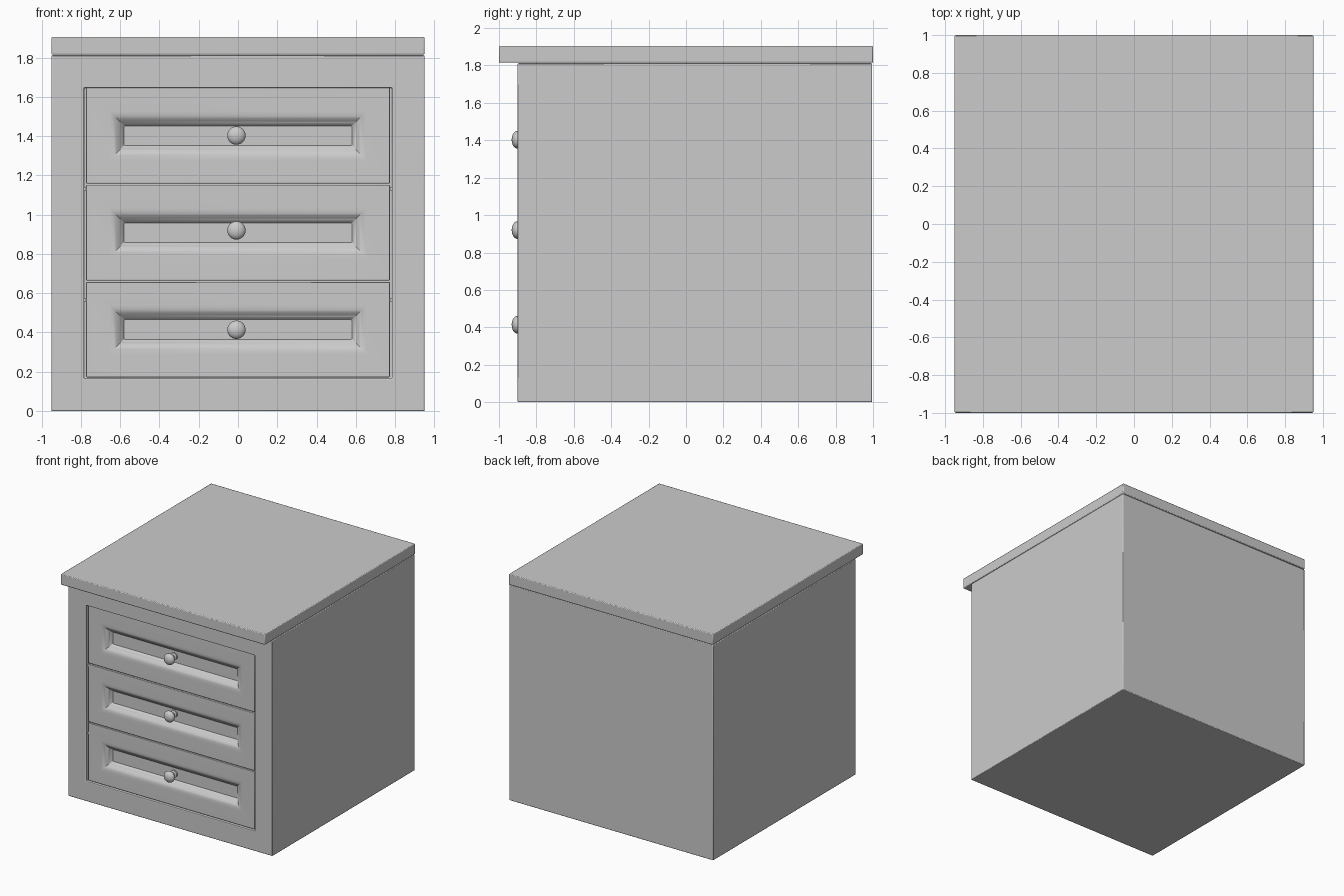
import bpy, bmesh, math
from mathutils import Matrix, Vector

if "Cube" in bpy.data.objects:
    bpy.data.objects.remove(bpy.data.objects["Cube"])


def finish(bm, name, bevel=0.0, angle=30):
    bmesh.ops.recalc_face_normals(bm, faces=bm.faces)
    mesh = bpy.data.meshes.new(name)
    bm.to_mesh(mesh)
    bm.free()
    ob = bpy.data.objects.new(name, mesh)
    bpy.context.collection.objects.link(ob)
    if bevel:
        mod = ob.modifiers.new("bevel", 'BEVEL')
        mod.width, mod.segments, mod.limit_method = bevel, 2, 'ANGLE'
        mod.angle_limit = math.radians(60)
    for o in bpy.context.selected_objects:
        o.select_set(False)
    ob.select_set(True)
    bpy.context.view_layer.objects.active = ob
    bpy.ops.object.shade_smooth_by_angle(angle=math.radians(angle))
    return ob


def box(lo, hi):
    lo, hi = Vector(lo), Vector(hi)
    bm = bmesh.new()
    bmesh.ops.create_cube(bm, size=1, matrix=Matrix.Translation((lo + hi) / 2)
                          @ Matrix.Diagonal((hi - lo).to_4d()))
    return bm


def front_face(bm):
    bm.normal_update()
    return min(bm.faces, key=lambda f: f.calc_center_median().y)


def inset_front(bm, face, width, push):
    """Inset a front face and push it back along +y."""
    bmesh.ops.inset_region(bm, faces=[face], thickness=width, use_even_offset=True)
    bmesh.ops.translate(bm, verts=face.verts, vec=(0, push, 0))


# Carcass with a deep front opening
bm = box((-0.95, -0.9, 0), (0.95, 0.995, 1.812))
face = front_face(bm)
inset_front(bm, face, 0.166, 0)
inset_front(bm, face, 0.0001, 1.7)
finish(bm, "cabinet_body", 0.005)

# Overhanging top board
finish(box((-0.95, -1, 1.815), (0.95, 1, 1.905)), "top_board", 0.006)

# Thin rails between drawer bays
for i, z in enumerate((0.565, 1.132)):
    finish(box((-0.785, -0.875, z - 0.008), (0.785, 0.75, z + 0.008)), f"rail_{i + 1}")

# Knob cross-section: (radius, y), from the wall plate to the rounded tip
profile = [(0.0, -0.835), (0.03, -0.835), (0.03, -0.846), (0.016, -0.852), (0.016, -0.872)]
profile += [(0.047 * math.sin(math.radians(a)), -0.902 - 0.03 * math.cos(math.radians(a)))
            for a in range(156, -1, -12)]

for i, (z, knob_z) in enumerate(((0.415, 0.414), (0.908, 0.92), (1.402, 1.403))):
    # Drawer with a coved, recessed panel in its front
    bm = box((-0.773, -0.885, z - 0.243), (0.773, 0.7, z + 0.243))
    face = front_face(bm)
    inset_front(bm, face, 0.118, 0)
    steps, depth, width = 6, 0.05, 0.075
    for k in range(steps):
        push = depth * ((k + 1) ** 2 - k ** 2) / steps ** 2
        inset_front(bm, face, width / steps, push)
    finish(bm, f"drawer_{i + 1}", 0.004)

    # Turned knob
    bm = bmesh.new()
    verts = [bm.verts.new((r - 0.008, y, knob_z)) for r, y in profile]
    edges = [bm.edges.new(pair) for pair in zip(verts, verts[1:])]
    bmesh.ops.spin(bm, geom=verts + edges, cent=(-0.008, 0, knob_z), axis=(0, 1, 0),
                   angle=math.tau, steps=24)
    bmesh.ops.remove_doubles(bm, verts=bm.verts, dist=0.0005)
    finish(bm, f"knob_{i + 1}", angle=40)
